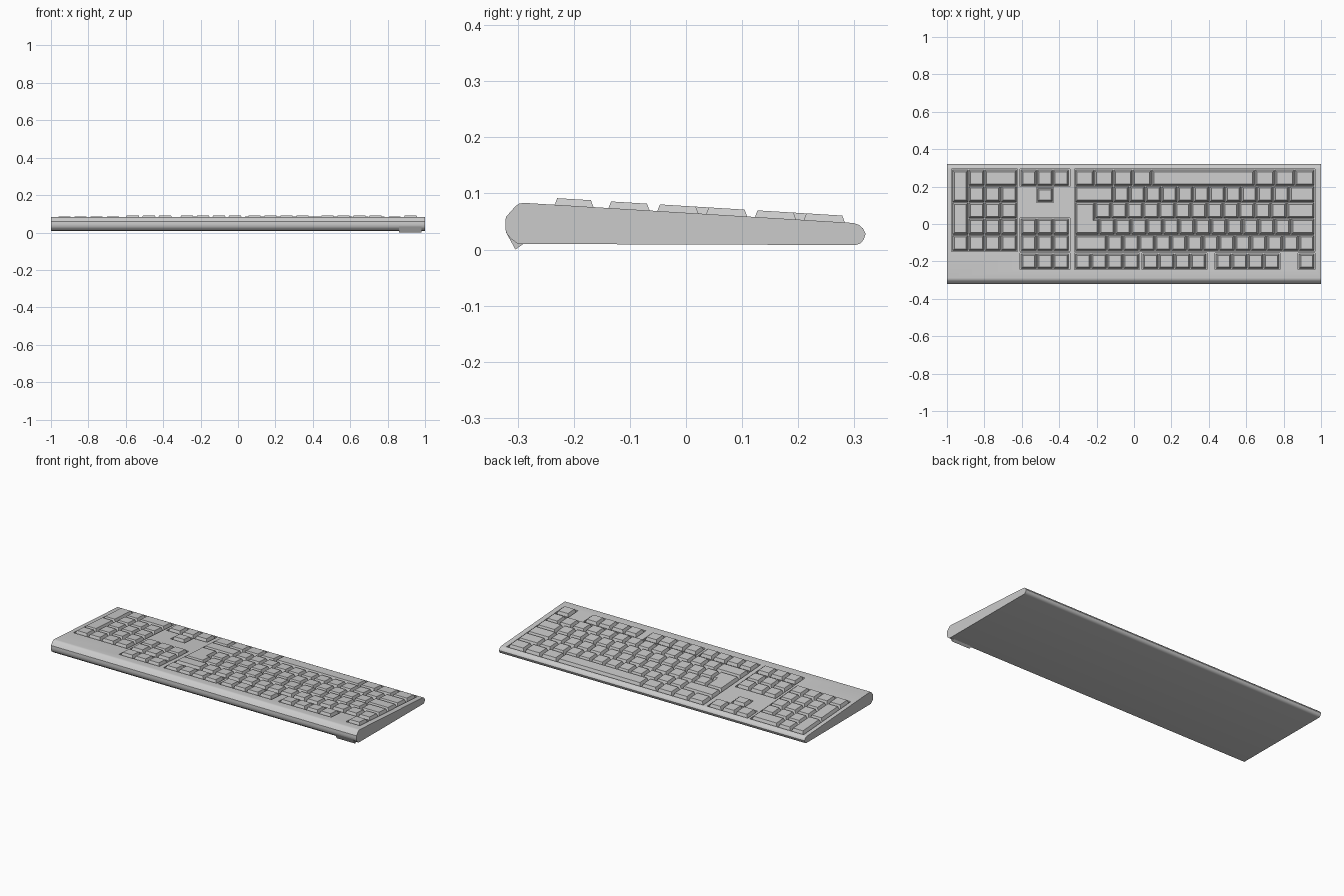
import bpy, bmesh, math

if "Cube" in bpy.data.objects:
    bpy.data.objects.remove(bpy.data.objects["Cube"])

U = 0.0854
ROWS = {"A": (0.203, 0.290), "B": (0.116, 0.203), "C": (0.029, 0.116),
        "D": (-0.058, 0.029), "E": (-0.145, -0.058), "F": (-0.241, -0.158)}

grey = bpy.data.materials.new("light_grey_plastic")
grey.diffuse_color = (0.6, 0.6, 0.6, 1)
grey.use_nodes = True
grey.node_tree.nodes["Principled BSDF"].inputs["Base Color"].default_value = grey.diffuse_color


def deck(y):
    """Height of the sloping top face."""
    return 0.0655 - 0.061 * y


def finish(name, bm, smooth=False):
    bmesh.ops.recalc_face_normals(bm, faces=bm.faces)
    me = bpy.data.meshes.new(name)
    bm.to_mesh(me)
    bm.free()
    me.materials.append(grey)
    ob = bpy.data.objects.new(name, me)
    bpy.context.collection.objects.link(ob)
    return ob


def slab(bm, x0, x1, y0, y1, low, high, taper=0.0):
    """Block following the deck slope, narrowing upwards by taper."""
    rings = []
    for off, t in ((low, 0), (high, taper)):
        rings.append([bm.verts.new((x, y, deck(y) + off)) for x, y in
                      ((x0 + t, y0 + t), (x1 - t, y0 + t), (x1 - t, y1 - t), (x0 + t, y1 - t))])
    a, b = rings
    bm.faces.new(a[::-1])
    bm.faces.new(b)
    for i in range(4):
        j = (i + 1) % 4
        bm.faces.new((a[i], a[j], b[j], b[i]))


def prism(name, profile, x0, x1):
    """Extrude a (y, z) profile along x."""
    bm = bmesh.new()
    f = bm.faces.new([bm.verts.new((x0, y, z)) for y, z in profile])
    ext = bmesh.ops.extrude_face_region(bm, geom=[f])["geom"]
    bmesh.ops.translate(bm, vec=(x1 - x0, 0, 0),
                        verts=[v for v in ext if isinstance(v, bmesh.types.BMVert)])
    return finish(name, bm)


# body: wedge profile, tall rounded edge at -y, thin rounded edge at +y
body = prism("body", [
    (-0.300, 0.010), (-0.314, 0.021), (-0.321, 0.031), (-0.322, 0.045), (-0.321, 0.058),
    (-0.313, 0.067), (-0.304, 0.077), (-0.297, 0.082), (-0.288, deck(-0.288)),
    (0.298, deck(0.298)), (0.308, 0.044), (0.315, 0.038), (0.320, 0.028),
    (0.317, 0.018), (0.311, 0.011), (0.302, 0.008)], -1, 1)

# recessed wells around the key groups
MAIN, NAV, PAD = -0.315, -0.606, -0.972
NU = 0.0865
F_GROUPS = [(0, 4), (4.22, 4), (8.8, 4), (14, 1)]
wells = [(PAD, PAD + 4 * NU, ROWS["E"][0], ROWS["A"][1]),
         (NAV, NAV + 3 * NU, *ROWS["A"]),
         (NAV + NU, NAV + 2 * NU, ROWS["B"][0] + 0.002, ROWS["B"][1] - 0.01),
         (NAV, NAV + 3 * NU, ROWS["E"][0], ROWS["D"][1]),
         (NAV, NAV + 3 * NU, *ROWS["F"]),
         (MAIN, MAIN + 15 * U, ROWS["E"][0], ROWS["A"][1])]
wells += [(MAIN + s * U, MAIN + (s + n) * U, *ROWS["F"]) for s, n in F_GROUPS]
bm = bmesh.new()
for x0, x1, y0, y1 in wells:
    m = 0.003
    slab(bm, x0 - m, x1 + m, y0 - m, y1 + m, -0.012, 0.03)
cutter = finish("well_cutter", bm)
cutter.hide_render = True
mod = body.modifiers.new("wells", "BOOLEAN")
mod.operation = "DIFFERENCE"
mod.solver = "EXACT"
mod.object = cutter
bpy.context.view_layer.update()
cut = bpy.data.meshes.new_from_object(body.evaluated_get(bpy.context.evaluated_depsgraph_get()))
body.modifiers.clear()
body.data = cut
cut.shade_smooth()
cut.set_sharp_from_angle(angle=math.radians(35))
bpy.data.objects.remove(cutter)


# keys: tapered caps standing on the well floors
def key(bm, x0, x1, y0, y1):
    g = 0.002
    slab(bm, x0 + g, x1 - g, y0 + g, y1 - g, -0.013, 0.012, 0.0095)


def key_row(bm, row, x, widths, unit):
    for w in widths:
        key(bm, x, x + w * unit, *ROWS[row])
        x += w * unit


# main block (numbers are widths in key units, from -x to +x)
bm = bmesh.new()
key_row(bm, "A", MAIN, [1.2] * 4 + [6.45] + [1.25] * 3, U)
key_row(bm, "B", MAIN, [2.4] + [1] * 11 + [1.6], U)
key_row(bm, "C", MAIN + 1.25 * U, [1] * 12 + [1.75], U)
key_row(bm, "D", MAIN + 1.5 * U, [1] * 12 + [1.5], U)
key_row(bm, "E", MAIN, [2] + [1] * 13, U)
key(bm, MAIN, MAIN + 1.25 * U, ROWS["D"][0], ROWS["C"][1])
key(bm, MAIN, MAIN + 1.5 * U, *ROWS["D"])
finish("main_keys", bm)

# function row
bm = bmesh.new()
for s, n in F_GROUPS:
    key_row(bm, "F", MAIN + s * U, [1] * n, U)
finish("function_keys", bm)

# navigation and arrow keys
bm = bmesh.new()
for r in "ADEF":
    key_row(bm, r, NAV, [1] * 3, NU)
key(bm, NAV + NU, NAV + 2 * NU, ROWS["B"][0] + 0.002, ROWS["B"][1] - 0.01)
finish("navigation_keys", bm)

# number pad with two tall keys and one wide key
bm = bmesh.new()
key_row(bm, "A", PAD + NU, [1, 2], NU)
for r in "BCD":
    key_row(bm, r, PAD + NU, [1] * 3, NU)
key_row(bm, "E", PAD, [1] * 4, NU)
key(bm, PAD, PAD + NU, ROWS["B"][0], ROWS["A"][1])
key(bm, PAD, PAD + NU, ROWS["D"][0], ROWS["C"][1])
finish("number_pad_keys", bm)

# small wedge foot under the tall edge
prism("foot", [(-0.321, 0.031), (-0.304, 0.0), (-0.291, 0.009), (-0.300, 0.014)], 0.86, 0.98)
